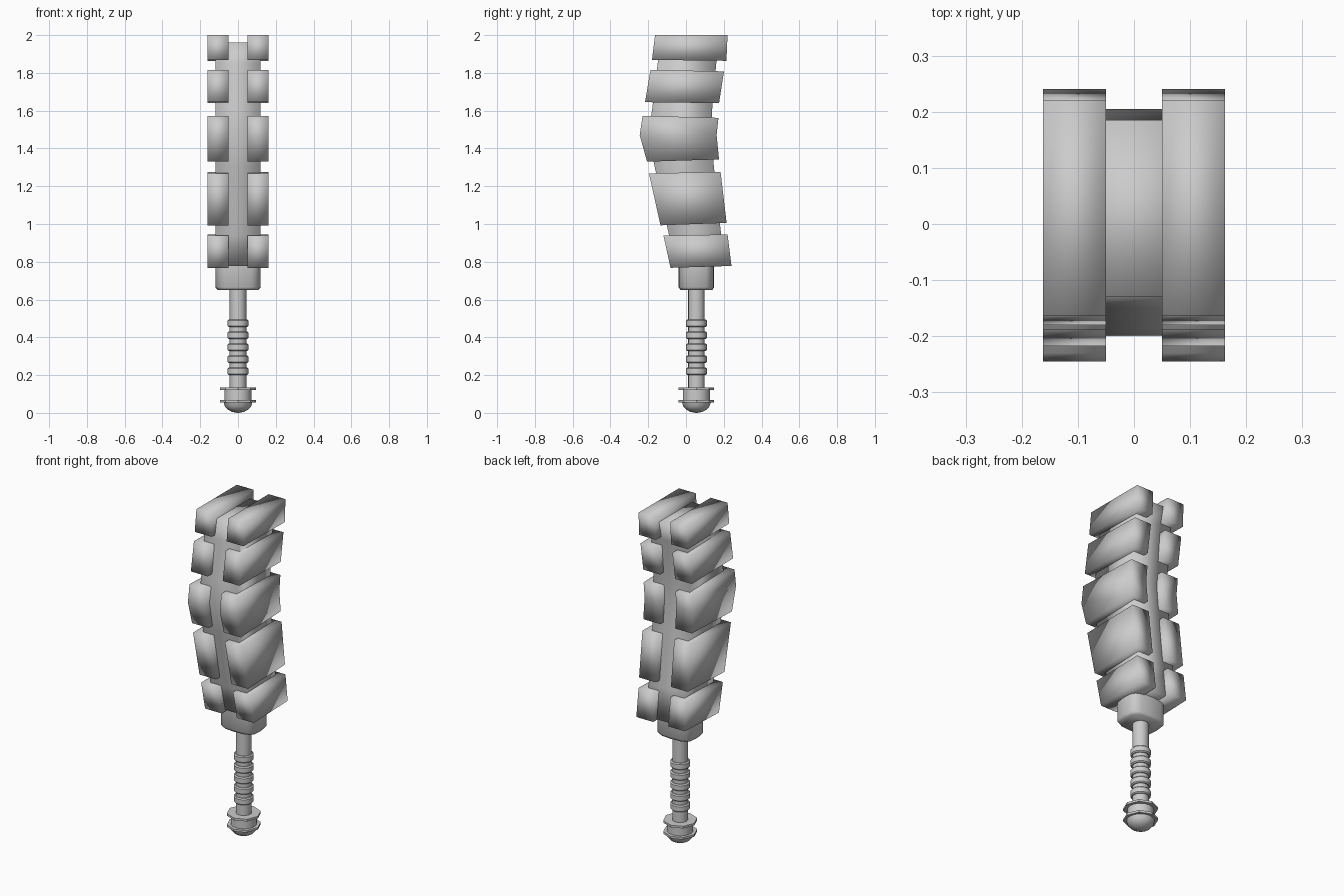
import bpy, bmesh, math

if "Cube" in bpy.data.objects:
    bpy.data.objects.remove(bpy.data.objects["Cube"])

HANDLE_Y = 0.055  # the grip axis sits slightly behind the centre


def finish(name, bm, angle=None):
    bmesh.ops.recalc_face_normals(bm, faces=bm.faces)
    me = bpy.data.meshes.new(name)
    bm.to_mesh(me)
    bm.free()
    ob = bpy.data.objects.new(name, me)
    bpy.context.collection.objects.link(ob)
    for p in me.polygons:
        p.use_smooth = True
    if angle:
        bpy.ops.object.select_all(action='DESELECT')
        ob.select_set(True)
        bpy.context.view_layer.objects.active = ob
        bpy.ops.object.shade_smooth_by_angle(angle=math.radians(angle))
    return ob


def loft(name, profile, sides, sy=1.0, power=2.0, angle=40):
    """Stack of closed rings; power above 2 squares the outline."""
    bm = bmesh.new()
    rings = []
    for r, z in profile:
        ring = []
        for i in range(sides):
            a = 2 * math.pi * i / sides
            c, s = math.cos(a), math.sin(a)
            x = math.copysign(abs(c) ** (2 / power), c)
            y = math.copysign(abs(s) ** (2 / power), s)
            ring.append(bm.verts.new((r * x, HANDLE_Y + r * sy * y, z)))
        rings.append(ring)
    for a, b in zip(rings, rings[1:]):
        for i in range(sides):
            j = (i + 1) % sides
            bm.faces.new((a[i], a[j], b[j], b[i]))
    bm.faces.new(rings[0])
    bm.faces.new(rings[-1])
    return finish(name, bm, angle)


def slab(name, outline, x0, x1):
    """Side outline (y, z) extruded along x."""
    bm = bmesh.new()
    a = [bm.verts.new((x0, y, z)) for y, z in outline]
    b = [bm.verts.new((x1, y, z)) for y, z in outline]
    bm.faces.new(a)
    bm.faces.new(b)
    for i in range(len(a)):
        j = (i + 1) % len(a)
        bm.faces.new((a[i], a[j], b[j], b[i]))
    return finish(name, bm)


# Pommel: dome, drum and two octagonal discs
dome = [(0.077 * math.cos(t), 0.06 - 0.06 * math.sin(t))
        for t in [math.radians(d) for d in (86, 65, 45, 25, 0)]]
loft("pommel_dome", dome, 16)
loft("pommel_drum", [(0.072, 0.055), (0.072, 0.13)], 16)
for label, z in (("lower", 0.055), ("upper", 0.122)):
    loft(f"pommel_disc_{label}", [(0.094, z), (0.094, z + 0.013)], 8)

# Grip rod with five rings
loft("grip", [(0.044, 0.12), (0.044, 0.67)], 16)
for i in range(5):
    z = 0.2 + i * 0.0635
    loft(f"grip_ring_{i + 1}",
         [(0.049, z), (0.055, z + 0.006), (0.055, z + 0.034), (0.049, z + 0.04)], 16)

# Squared collar below the blade
loft("collar", [(0.108, 0.65), (0.12, 0.665), (0.12, 0.80)], 16,
     sy=0.78, power=3.4, angle=60)

# Curved inner core of the blade
slab("blade_core", [(-0.05, 0.78), (-0.09, 0.94), (-0.165, 1.30), (-0.2, 1.48),
                    (-0.18, 1.6), (-0.15, 1.85), (-0.13, 1.96),
                    (0.185, 1.96), (0.16, 1.85), (0.138, 1.6), (0.132, 1.48),
                    (0.148, 1.30), (0.183, 0.97), (0.205, 0.78)], -0.12, 0.12)

# Five pairs of slanted blocks along the blade
blocks = [
    [(-0.082, 0.768), (0.241, 0.778), (0.22, 0.945), (-0.119, 0.938)],
    [(-0.135, 0.993), (0.215, 1.006), (0.183, 1.276), (-0.196, 1.268)],
    [(-0.206, 1.33), (0.175, 1.342), (0.162, 1.47), (0.172, 1.562),
     (-0.23, 1.573), (-0.245, 1.47)],
    [(-0.217, 1.645), (0.175, 1.64), (0.201, 1.808), (-0.188, 1.816)],
    [(-0.18, 1.869), (0.214, 1.864), (0.22, 2.0), (-0.164, 2.0)],
]
for i, outline in enumerate(blocks):
    for side, s in (("left", -1), ("right", 1)):
        slab(f"blade_block_{i + 1}_{side}", outline, s * 0.05, s * 0.162)
